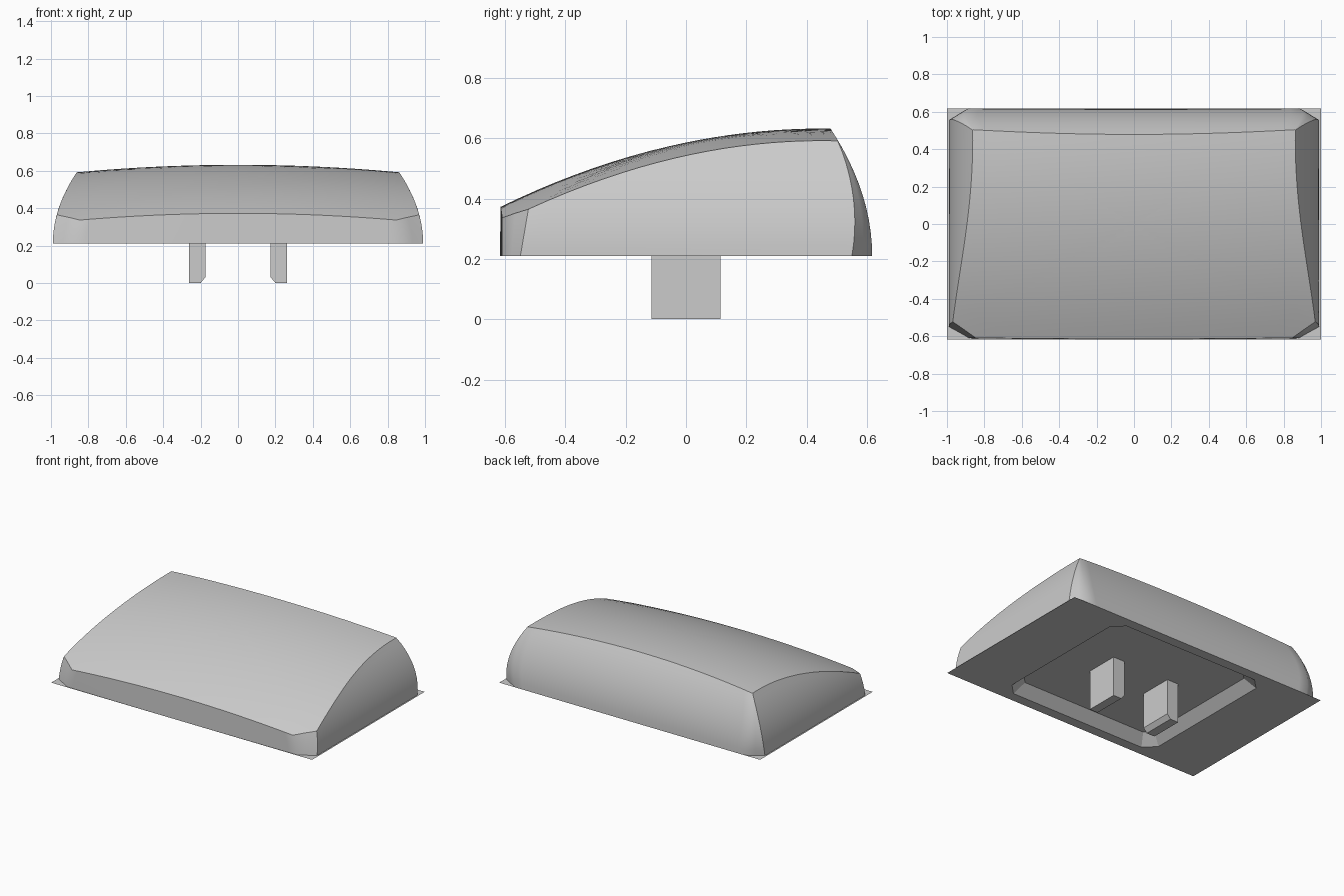
import bpy
import bmesh
from mathutils import Vector

cube = bpy.data.objects.get("Cube")
if cube:
    bpy.data.objects.remove(cube)

BASE = 0.21      # height of the underside
CEILING = 0.275  # roof of the underside recess

grey = bpy.data.materials.new("light_grey")
grey.use_nodes = True
grey.diffuse_color = (0.6, 0.6, 0.6, 1)
grey.node_tree.nodes["Principled BSDF"].inputs["Base Color"].default_value = (0.6, 0.6, 0.6, 1)


def finish(name, bm, smooth_angle=None):
    mesh = bpy.data.meshes.new(name)
    bm.to_mesh(mesh)
    bm.free()
    mesh.materials.append(grey)
    obj = bpy.data.objects.new(name, mesh)
    bpy.context.collection.objects.link(obj)
    if smooth_angle:
        bpy.ops.object.select_all(action="DESELECT")
        obj.select_set(True)
        bpy.context.view_layer.objects.active = obj
        bpy.ops.object.shade_smooth_by_angle(angle=smooth_angle)
    return obj


def bridge(bm, low, high):
    n = len(low)
    for i in range(n):
        j = (i + 1) % n
        bm.faces.new((low[i], low[j], high[j], high[i]))


def top_height(x, y):
    """Domed, forward-sloping top surface."""
    return 0.632 - 0.229 * (y - 0.45) ** 2 - 0.054 * x * x


def section(z):
    """Plan outline at height z, counter-clockwise from the front centre."""
    u = (z - BASE) / 0.385
    side = 0.99 - 0.13 * u * u
    back = 0.617 - 0.115 * u * u
    front = -0.609 + 0.006 * u
    taper = max(1 - u, 0.03)
    keys = [(0, front),
            (side - 0.11 - 0.06 * u, front),
            (side, front + 0.06 + 0.06 * u),
            (side, back - 0.067 * taper),
            (side - 0.11 * taper, back),
            (0, back)]
    half = []
    for a, b, steps in zip(keys, keys[1:], (14, 2, 18, 2, 14)):
        half += [Vector(a).lerp(Vector(b), k / steps) for k in range(steps)]
    half.append(Vector(keys[-1]))
    # Slight outward bow of the front face
    for p in half:
        if p.y < front + 0.001:
            p.y -= 0.008 * (1 - (p.x / side) ** 2)
    return half + [Vector((-p.x, p.y)) for p in half[-2:0:-1]]


def rim_height(i):
    """Height at which outline point i meets the top surface."""
    low, high = BASE, 0.66
    for _ in range(24):
        mid = (low + high) / 2
        p = section(mid)[i]
        if top_height(p.x, p.y) > mid:
            low = mid
        else:
            high = mid
    return low


# Shell: curved walls lofted up to the rim, then the domed top
bm = bmesh.new()
count = len(section(BASE))
rims = [rim_height(i) for i in range(count)]
levels = 10
rings = []
for k in range(levels + 1):
    ring = []
    for i, rim in enumerate(rims):
        z = BASE + (rim - BASE) * k / levels
        p = section(z)[i]
        ring.append(bm.verts.new((p.x, p.y, z)))
    rings.append(ring)
rim_points = [v.co.copy() for v in rings[-1]]
for k in range(9, 0, -1):
    s = k / 10
    rings.append([bm.verts.new((p.x * s, p.y * s, top_height(p.x * s, p.y * s)))
                  for p in rim_points])
for low, high in zip(rings, rings[1:]):
    bridge(bm, low, high)
centre = bm.verts.new((0, 0, top_height(0, 0)))
for i in range(count):
    bm.faces.new((rings[-1][i], rings[-1][(i + 1) % count], centre))
finish("cap_shell", bm, 0.7)


def octagon(bm, hx, hy, cut, z):
    """Rectangle with cut corners, counter-clockwise from the front left."""
    pts = [(hx - cut, -hy), (hx, -hy + cut), (hx, hy - cut), (hx - cut, hy)]
    pts += [(-x, -y) for x, y in pts]
    return [bm.verts.new((x, y, z)) for x, y in pts]


# Underside: thin rectangular base sheet with a tapered recess
bm = bmesh.new()
corners = [bm.verts.new((x, y, BASE))
           for x, y in ((1, -0.617), (1, 0.617), (-1, 0.617), (-1, -0.617))]
opening = octagon(bm, 0.595, 0.548, 0.075, BASE)
ceiling = octagon(bm, 0.53, 0.483, 0.05, CEILING)
for k in range(4):
    a, b, c = (opening[(2 * k + n) % 8] for n in range(3))
    bm.faces.new((corners[k], a, b))
    bm.faces.new((corners[k], b, c, corners[(k + 1) % 4]))
bridge(bm, ceiling, opening)
bm.faces.new(ceiling[::-1])
for f in bm.faces:
    f.normal_update()
    if f.normal.z > 0:
        f.normal_flip()
finish("base_underside", bm)

# Two mounting legs, bevelled on the inner lower edge
profile = [(0.2, 0), (0.262, 0), (0.262, CEILING), (0.175, CEILING), (0.175, 0.03)]
for side, name in ((1, "left_leg"), (-1, "right_leg")):
    bm = bmesh.new()
    face = bm.faces.new([bm.verts.new((side * x, -0.115, z)) for x, z in profile])
    grown = bmesh.ops.extrude_face_region(bm, geom=[face])["geom"]
    bmesh.ops.translate(bm, vec=(0, 0.23, 0),
                        verts=[g for g in grown if isinstance(g, bmesh.types.BMVert)])
    bmesh.ops.recalc_face_normals(bm, faces=bm.faces)
    finish(name, bm)
